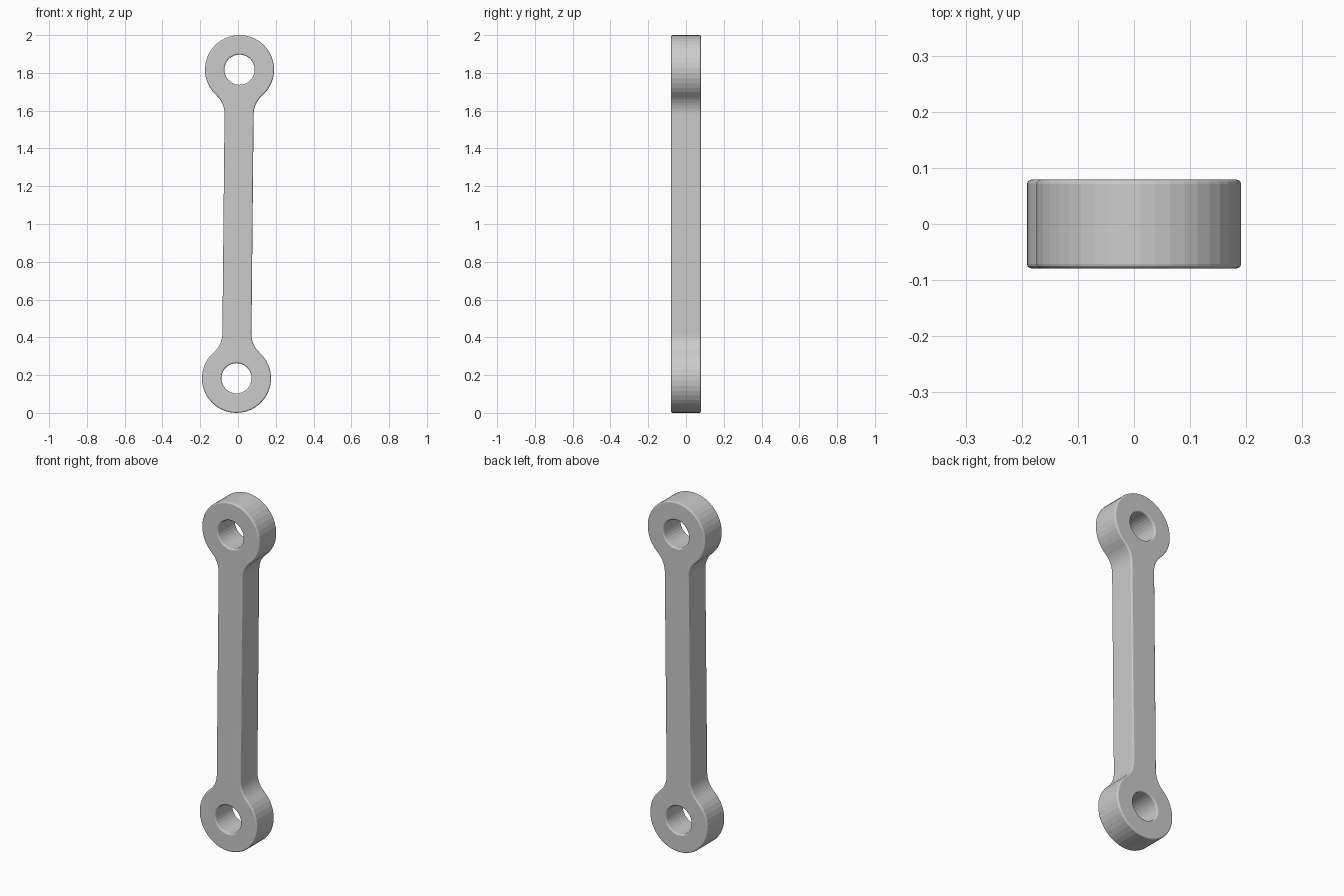
import bpy, bmesh
from math import sin, cos, pi, sqrt, atan2
from mathutils import Matrix

if "Cube" in bpy.data.objects:
    bpy.data.objects.remove(bpy.data.objects["Cube"])

EYE_R, HOLE_R, SHAFT_W, FILLET = 0.183, 0.08, 0.077, 0.13
EYE_Z = 0.817        # eye centre distance from the middle
HALF_T, BEVEL = 0.079, 0.008
TILT = 0.0098


def arc(cx, cz, r, a0, a1, n):
    return [(cx + r * cos(a0 + (a1 - a0) * i / n), cz + r * sin(a0 + (a1 - a0) * i / n))
            for i in range(n + 1)]


def outline(inset):
    """Closed outer profile: two round eyes blended into a straight shaft."""
    fx = SHAFT_W + FILLET
    dz = sqrt((EYE_R + FILLET) ** 2 - fx ** 2)
    a = atan2(dz, fx)
    r, f = EYE_R - inset, FILLET + inset
    top = arc(fx, EYE_Z - dz, f, pi, pi - a, 7)
    top += arc(0, EYE_Z, r, -a, pi + a, 32)[1:-1]
    top += arc(-fx, EYE_Z - dz, f, a, 0, 7)
    return top + [(-x, -z) for x, z in top]


def hole(cz, inset):
    return arc(0, cz, HOLE_R + inset, 0, 2 * pi, 32)[:-1]


# layers through the thickness, with rounded rims: (inset, y)
rim = [(BEVEL * (1 - sin(t)), HALF_T - BEVEL * (1 - cos(t)))
       for t in (0, pi / 6, pi / 3, pi / 2)]
layers = [(i, -y) for i, y in rim] + [(i, y) for i, y in reversed(rim)]

bm = bmesh.new()
caps = [[], []]
for profile in (outline, lambda i: hole(EYE_Z, i), lambda i: hole(-EYE_Z, i)):
    loops = [[bm.verts.new((x, y, z)) for x, z in profile(i)] for i, y in layers]
    n = len(loops[0])
    for a, b in zip(loops, loops[1:]):
        for k in range(n):
            m = (k + 1) % n
            bm.faces.new((a[k], a[m], b[m], b[k]))
    for cap, loop in zip(caps, (loops[0], loops[-1])):
        cap += [bm.edges.get((loop[k], loop[(k + 1) % n])) for k in range(n)]

# front and back faces with the pin holes left open
for cap, y in zip(caps, (-1, 1)):
    bmesh.ops.triangle_fill(bm, edges=cap, use_beauty=True, normal=(0, y, 0))
bmesh.ops.recalc_face_normals(bm, faces=bm.faces[:])

# slight lean, standing on the ground
bm.transform(Matrix.Translation((0, 0, 1)) @ Matrix.Rotation(TILT, 4, 'Y'))

mesh = bpy.data.meshes.new("link_arm")
bm.to_mesh(mesh)
bm.free()
bpy.context.collection.objects.link(bpy.data.objects.new("link_arm", mesh))
